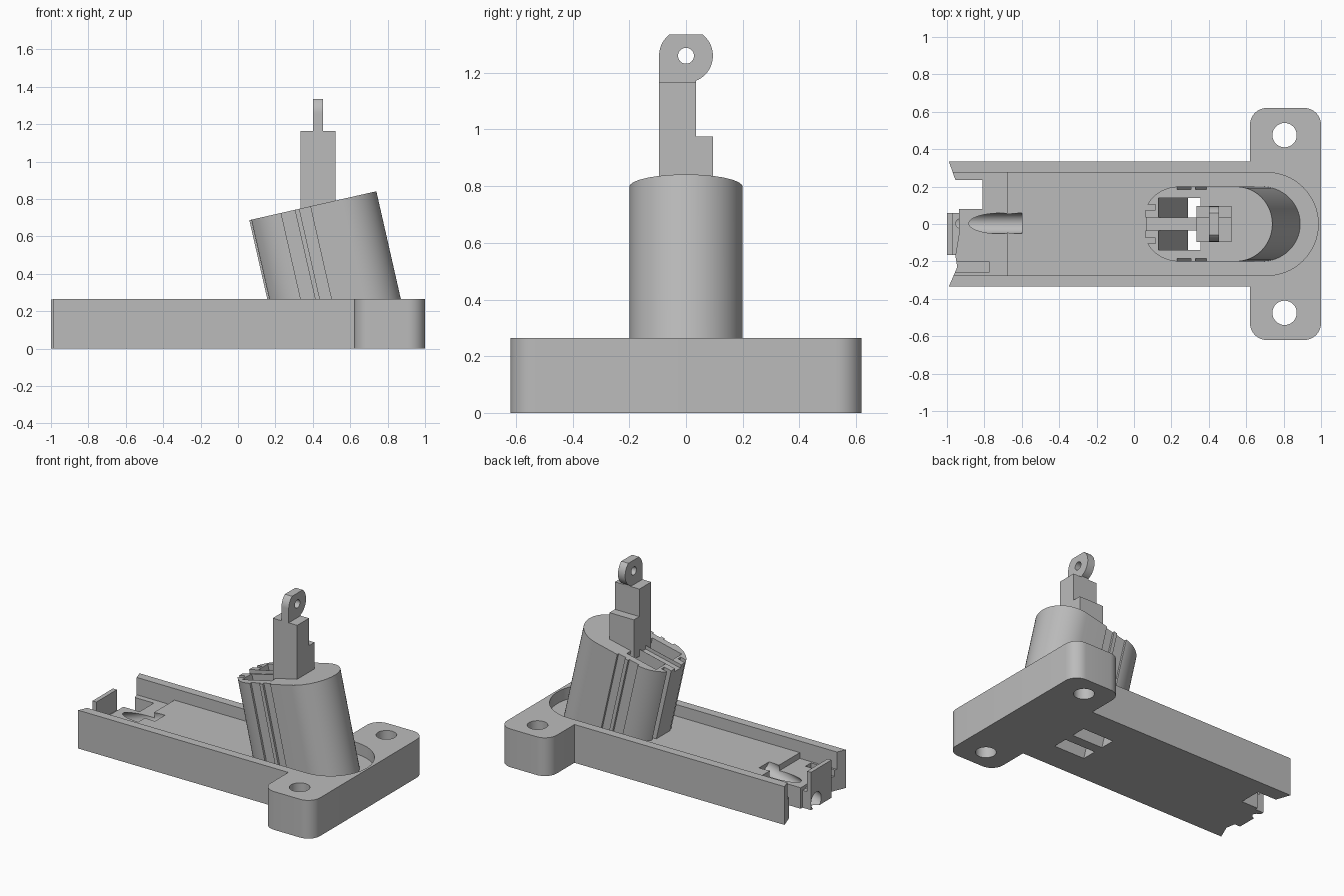
import bpy, bmesh, math
from mathutils import Matrix, Vector

old = bpy.data.objects.get("Cube")
if old:
    bpy.data.objects.remove(old)

grey = bpy.data.materials.new("plain_grey")
grey.use_nodes = True
grey.diffuse_color = (0.5, 0.5, 0.5, 1)
grey.node_tree.nodes["Principled BSDF"].inputs["Base Color"].default_value = (0.5, 0.5, 0.5, 1)

LEAN = math.radians(12.8)
# Leaning frame: origin at the left end of the tower's top face
TILT = Matrix.Translation((0.06, 0, 0.687)) @ Matrix.Rotation(-LEAN, 4, 'Y')
# Profiles drawn in (y, z) and extruded along x
SIDE = Matrix(((0, 0, 1, 0), (1, 0, 0, 0), (0, 1, 0, 0), (0, 0, 0, 1)))


def prism(name, pts, z0, z1, mat=Matrix()):
    bm = bmesh.new()
    face = bm.faces.new([bm.verts.new((p[0], p[1], z0)) for p in pts])
    top = bmesh.ops.extrude_face_region(bm, geom=[face])["geom"]
    bmesh.ops.translate(bm, vec=(0, 0, z1 - z0),
                        verts=[v for v in top if isinstance(v, bmesh.types.BMVert)])
    bmesh.ops.recalc_face_normals(bm, faces=bm.faces)
    bm.transform(mat)
    mesh = bpy.data.meshes.new(name)
    bm.to_mesh(mesh)
    bm.free()
    mesh.materials.append(grey)
    ob = bpy.data.objects.new(name, mesh)
    bpy.context.collection.objects.link(ob)
    return ob


def box(name, x, y, z, mat=Matrix()):
    return prism(name, [(x[0], y[0]), (x[1], y[0]), (x[1], y[1]), (x[0], y[1])], z[0], z[1], mat)


def arc(cx, cy, r, a0, a1, n=24):
    return [(cx + r * math.cos(math.radians(a0 + (a1 - a0) * i / n)),
             cy + r * math.sin(math.radians(a0 + (a1 - a0) * i / n))) for i in range(n + 1)]


def disc(cx, cy, r):
    return arc(cx, cy, r, 0, 360, 48)[:-1]


def combine(ob, other, mode='DIFFERENCE'):
    other.hide_render = True
    mod = ob.modifiers.new(mode, 'BOOLEAN')
    mod.operation, mod.solver, mod.object = mode, 'EXACT', other
    bpy.context.view_layer.objects.active = ob
    bpy.ops.object.modifier_apply(modifier=mod.name)
    bpy.data.objects.remove(other)


def slot_cutters():
    return [box("slot_cutter", (0.072, 0.303), y, (-1, 0.1), TILT)
            for y in ((0.035, 0.14), (-0.14, -0.035))]


# Base plate: long body, rounded flange and notched left end
R, FX, FY = 0.09, 0.62, 0.62
outline = [(-0.99, -0.335), (FX, -0.335)]
outline += arc(FX + R, -FY + R, R, 180, 270, 10) + arc(1 - R, -FY + R, R, 270, 360, 10)
outline += arc(1 - R, FY - R, R, 0, 90, 10) + arc(FX + R, FY - R, R, 90, 180, 10)
outline += [(FX, 0.335), (-0.99, 0.335), (-0.955, 0.235), (-0.81, 0.235), (-0.81, 0.08),
            (-0.935, 0.08), (-0.935, -0.05), (-0.955, -0.17), (-0.945, -0.23)]
base = prism("base_plate", outline, 0, 0.265)

# Tray recess with a round end, and a lower shelf at the left
tray = [(-1.1, -0.275)] + arc(0.71, 0, 0.275, -90, 90, 40) + [(-1.1, 0.275)]
combine(base, prism("tray_cutter", tray, 0.185, 0.4))
combine(base, box("shelf_cutter", (-1.1, -0.68), (-0.275, 0.275), (0.145, 0.3)))
combine(base, box("pocket_cutter", (-1.1, -0.775), (-0.26, -0.2), (0.1, 0.3)))

# End clip tab
combine(base, box("tab_foot", (-0.975, -0.9), (-0.165, 0.06), (0, 0.12)), 'UNION')
combine(base, box("end_tab", (-1.0, -0.97), (-0.165, 0.06), (0, 0.262)), 'UNION')

# Sloping wire channel that leaves below the tab
start, end = Vector((-1.06, 0.003, 0.025)), Vector((-0.6, 0.003, 0.185))
along = (end - start).to_track_quat('Z', 'Y').to_matrix().to_4x4()
combine(base, prism("channel_cutter", disc(0, 0, 0.055), 0, (end - start).length,
                    Matrix.Translation(start) @ along))

# Screw holes and leaning slots
for side in (-1, 1):
    combine(base, prism("hole_cutter", disc(0.805, side * 0.475, 0.065), -0.1, 0.4))
for cutter in slot_cutters():
    combine(base, cutter)

# Leaning tower: oval section with a flat left end
section = arc(0.497, 0, 0.2, -90, 90, 32) + arc(0.182, 0, 0.2, 90, 155, 16)
section += arc(0.182, 0, 0.2, 205, 270, 16)
tower = prism("leaning_tower", section, -0.9, 0, TILT)
combine(tower, box("trim_cutter", (-1, 2), (-1, 1), (-1, 0.1)))
for cutter in slot_cutters():
    combine(tower, cutter)
combine(tower, box("rib_cutter", (-0.1, 0.28), (-0.034, 0.034), (-0.025, 0.1), TILT))
# Long grooves down the sides and the left end
for side in (-1, 1):
    for u in ((0.175, 0.25), (0.275, 0.335)):
        combine(tower, box("groove_cutter", u, sorted((side * 0.185, side * 0.3)), (-1, 0.1), TILT))
    combine(tower, box("groove_cutter", (-0.1, 0.055), sorted((side * 0.075, side * 0.105)),
                       (-1, 0.1), TILT))

# Plunger stem with a step on its back
stem = [(-0.095, 0.7), (0.095, 0.7), (0.095, 0.975), (0.035, 0.975), (0.035, 1.165), (-0.095, 1.165)]
plunger = prism("plunger_stem", stem, 0.333, 0.52, SIDE)

# Eyelet with a flat top and one straight side
eye = [(-0.095, 1.15), (0.035, 1.15)] + arc(0, 1.26, 0.095, -68, 52, 28)
eye += arc(0, 1.26, 0.095, 128, 180, 12)
eyelet = prism("plunger_eyelet", eye, 0.4, 0.455, SIDE)
combine(eyelet, prism("eye_cutter", disc(0, 1.26, 0.028), 0.3, 0.6, SIDE))

# Smooth the round walls, keep the corners sharp
for ob in (base, tower, plunger, eyelet):
    bpy.ops.object.select_all(action='DESELECT')
    ob.select_set(True)
    bpy.context.view_layer.objects.active = ob
    bpy.ops.object.shade_smooth_by_angle(angle=math.radians(25))
